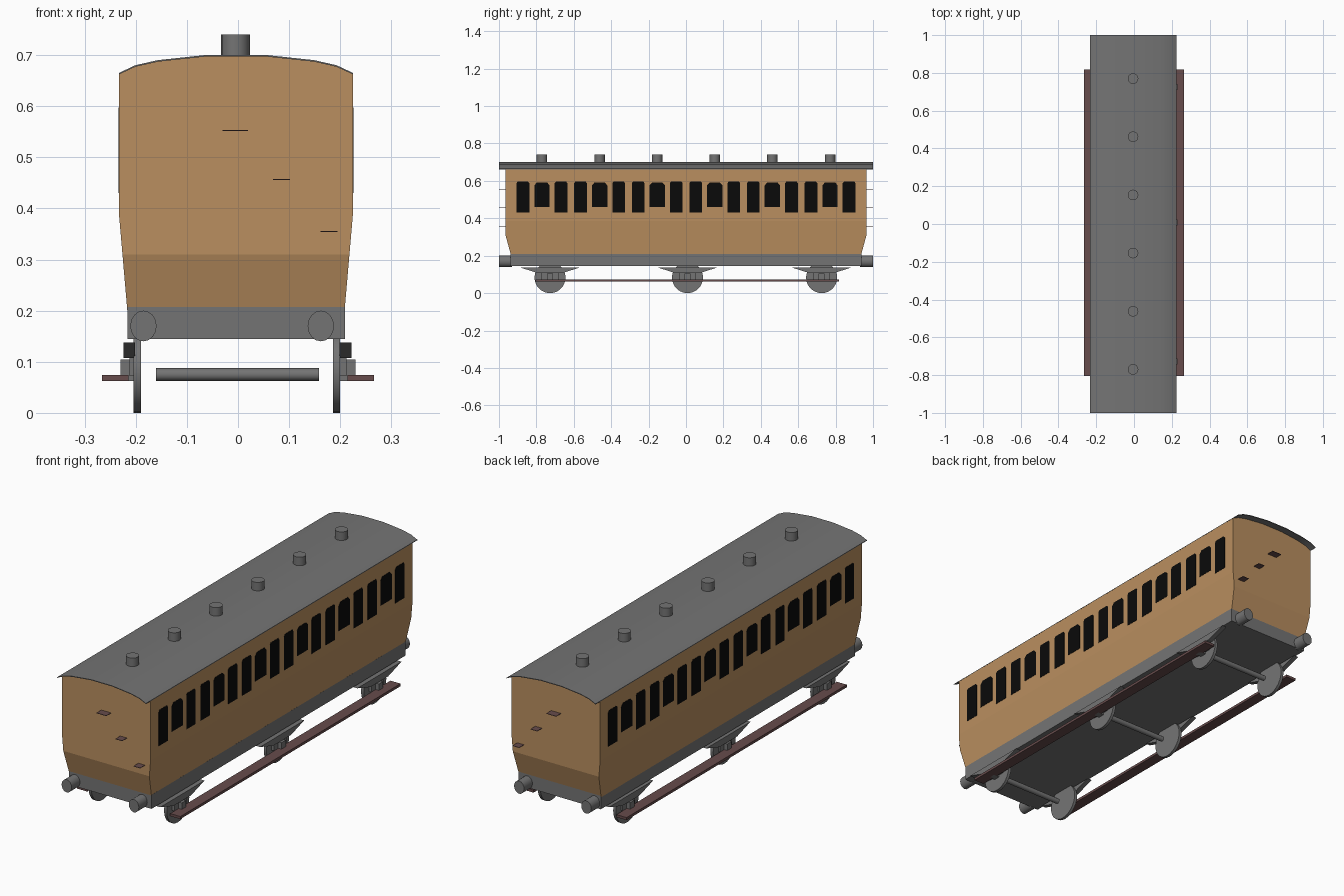
import bpy, bmesh, math
from mathutils import Matrix, Vector

if "Cube" in bpy.data.objects:
    bpy.data.objects.remove(bpy.data.objects["Cube"])


def material(name, r, g, b):
    m = bpy.data.materials.new(name)
    m.diffuse_color = (r, g, b, 1)
    m.use_nodes = True
    m.node_tree.nodes["Principled BSDF"].inputs["Base Color"].default_value = m.diffuse_color
    return m


TAN = material("tan_panel", 0.49, 0.275, 0.115)
GREY = material("mid_grey", 0.175, 0.175, 0.175)
BROWN = material("red_brown", 0.135, 0.072, 0.072)
BLACK = material("window_black", 0.003, 0.003, 0.003)

CX = -0.004                                  # centre line of the body
BAYS = [(i - 2.5) * 0.308 for i in range(6)]   # compartment centres
AXLES = (-0.727, 0.008, 0.725)


def finish(bm, name, mat, smooth=False):
    bmesh.ops.recalc_face_normals(bm, faces=bm.faces)
    me = bpy.data.meshes.new(name)
    bm.to_mesh(me)
    bm.free()
    me.materials.append(mat)
    ob = bpy.data.objects.new(name, me)
    bpy.context.collection.objects.link(ob)
    if smooth:
        bpy.ops.object.select_all(action='DESELECT')
        ob.select_set(True)
        bpy.context.view_layer.objects.active = ob
        bpy.ops.object.shade_smooth_by_angle(angle=math.radians(35))
    return ob


def box(bm, x0, x1, y0, y1, z0, z1):
    mat = Matrix.Translation(((x0 + x1) / 2, (y0 + y1) / 2, (z0 + z1) / 2)) @ \
        Matrix.Diagonal((x1 - x0, y1 - y0, z1 - z0, 1))
    bmesh.ops.create_cube(bm, size=1, matrix=mat)


def cylinder(bm, centre, radius, depth, axis, sides, stretch=(1, 1, 1)):
    rot = {'X': Matrix.Rotation(math.pi / 2, 4, 'Y'),
           'Y': Matrix.Rotation(math.pi / 2, 4, 'X'),
           'Z': Matrix.Identity(4)}[axis]
    mat = Matrix.Translation(centre) @ Matrix.Diagonal((*stretch, 1)) @ rot
    bmesh.ops.create_cone(bm, cap_ends=True, segments=sides, radius1=radius,
                          radius2=radius, depth=depth, matrix=mat)


def plate(bm, yz, x0, x1):
    """Prism with a y-z outline between two x positions."""
    a = [bm.verts.new((x0, y, z)) for y, z in yz]
    b = [bm.verts.new((x1, y, z)) for y, z in yz]
    bm.faces.new(a)
    bm.faces.new(b[::-1])
    for i in range(len(yz)):
        j = (i + 1) % len(yz)
        bm.faces.new((a[i], a[j], b[j], b[i]))


# Body: tapered outline lofted from end to end, lower ends sloping inwards
half = [(0.2125, 0.2, 0.935), (0.222, 0.31, 0.965), (0.2285, 0.385, 0.965),
        (0.2285, 0.663, 0.965), (0.197, 0.677, 0.965), (0.153, 0.688, 0.965),
        (0.055, 0.698, 0.965)]
outline = half + [(-x, z, y) for x, z, y in reversed(half)]
bm = bmesh.new()
rings = [[bm.verts.new((CX + x, s * y, z)) for x, z, y in outline] for s in (-1, 1)]
n = len(outline)
for i in range(n):
    j = (i + 1) % n
    bm.faces.new((rings[0][i], rings[0][j], rings[1][j], rings[1][i]))
for r in rings:
    bm.faces.new((r[0], r[1], r[-2], r[-1]))
    bm.faces.new(r[1:-1])
finish(bm, "body", TAN)

# Roof: thin curved sheet overhanging both ends
arc = [(0.229, 0.665), (0.197, 0.680), (0.153, 0.690), (0.055, 0.7005)]
arc += [(-x, z) for x, z in reversed(arc)]
loop = arc + [(x, z - 0.003) for x, z in reversed(arc)]
bm = bmesh.new()
front = [bm.verts.new((CX + x, -1, z)) for x, z in loop]
back = [bm.verts.new((CX + x, 1, z)) for x, z in loop]
m = len(arc)
for i in range(2 * m):
    j = (i + 1) % (2 * m)
    bm.faces.new((front[i], front[j], back[j], back[i]))
for ring in (front, back):
    for i in range(m - 1):
        bm.faces.new((ring[i], ring[i + 1], ring[-2 - i], ring[-1 - i]))
finish(bm, "roof", GREY, smooth=True)

# Roof vents
bm = bmesh.new()
for y in BAYS:
    cylinder(bm, (CX - 0.001, y, 0.718), 0.028, 0.044, 'Z', 16)
finish(bm, "roof_vents", GREY, smooth=True)


# Windows: door light between two tall side lights, both sides
def window(bm, side, y, width, z0, z1, cut_y, cut_z):
    w = width / 2
    yz = [(y - w, z0), (y + w, z0), (y + w, z1 - cut_z), (y + w - cut_y, z1),
          (y - w + cut_y, z1), (y - w, z1 - cut_z)]
    plate(bm, yz, CX + side * 0.2265, CX + side * 0.2297)


bm = bmesh.new()
for side in (-1, 1):
    for y in BAYS:
        window(bm, side, y, 0.082, 0.46, 0.592, 0.014, 0.016)
        for d in (-0.102, 0.102):
            window(bm, side, y + d, 0.068, 0.43, 0.597, 0.007, 0.009)
finish(bm, "windows", BLACK)

# Underframe
bm = bmesh.new()
box(bm, CX - 0.2125, CX + 0.2135, -0.937, 0.937, 0.145, 0.21)
finish(bm, "underframe", GREY)

# Buffers
bm = bmesh.new()
for s in (-1, 1):
    for x in (-0.185, 0.162):
        cylinder(bm, (x, s * 0.965, 0.17), 0.03, 0.068, 'Y', 16, (0.86, 1, 1))
finish(bm, "buffers", GREY, smooth=True)

# End steps climbing to the roof
bm = bmesh.new()
for s in (-1, 1):
    for x, z, w in ((-0.005, 0.552, 0.025), (0.085, 0.457, 0.017), (0.178, 0.355, 0.017)):
        y0, y1 = sorted((s * 0.955, s * 1.0))
        box(bm, x - w, x + w, y0, y1, z - 0.001, z + 0.001)
finish(bm, "end_steps", BROWN)

# Wheels and axles
wheels, axles = bmesh.new(), bmesh.new()
for y in AXLES:
    for x in (-0.197, 0.1925):
        cylinder(wheels, (x, y, 0.083), 0.083, 0.014, 'X', 28)
    cylinder(axles, (-0.001, y, 0.075), 0.0125, 0.318, 'X', 12)
finish(wheels, "wheels", GREY, smooth=True)
finish(axles, "axles", GREY, smooth=True)

# Leaf springs, axle guards and axle boxes outside each wheel
springs, guards = bmesh.new(), bmesh.new()
for y in AXLES:
    for s in (-1, 1):
        yz = [(y - 0.163, 0.138), (y - 0.065, 0.107), (y + 0.065, 0.107), (y + 0.163, 0.138)]
        plate(springs, yz, s * 0.2 - 0.001, s * 0.223 - 0.001)
        lo, hi = sorted((s * 0.198, s * 0.212))
        box(guards, lo, hi, y - 0.045, y + 0.045, 0.072, 0.108)
        lo, hi = sorted((s * 0.198, s * 0.23))
        box(guards, lo, hi, y - 0.016, y + 0.016, 0.062, 0.104)
finish(springs, "leaf_springs", GREY)
finish(guards, "axle_boxes", GREY)

# Long footboards
bm = bmesh.new()
for s in (-1, 1):
    lo, hi = sorted((s * 0.214, s * 0.266))
    box(bm, lo, hi, -0.805, 0.818, 0.062, 0.074)
finish(bm, "footboards", BROWN)
